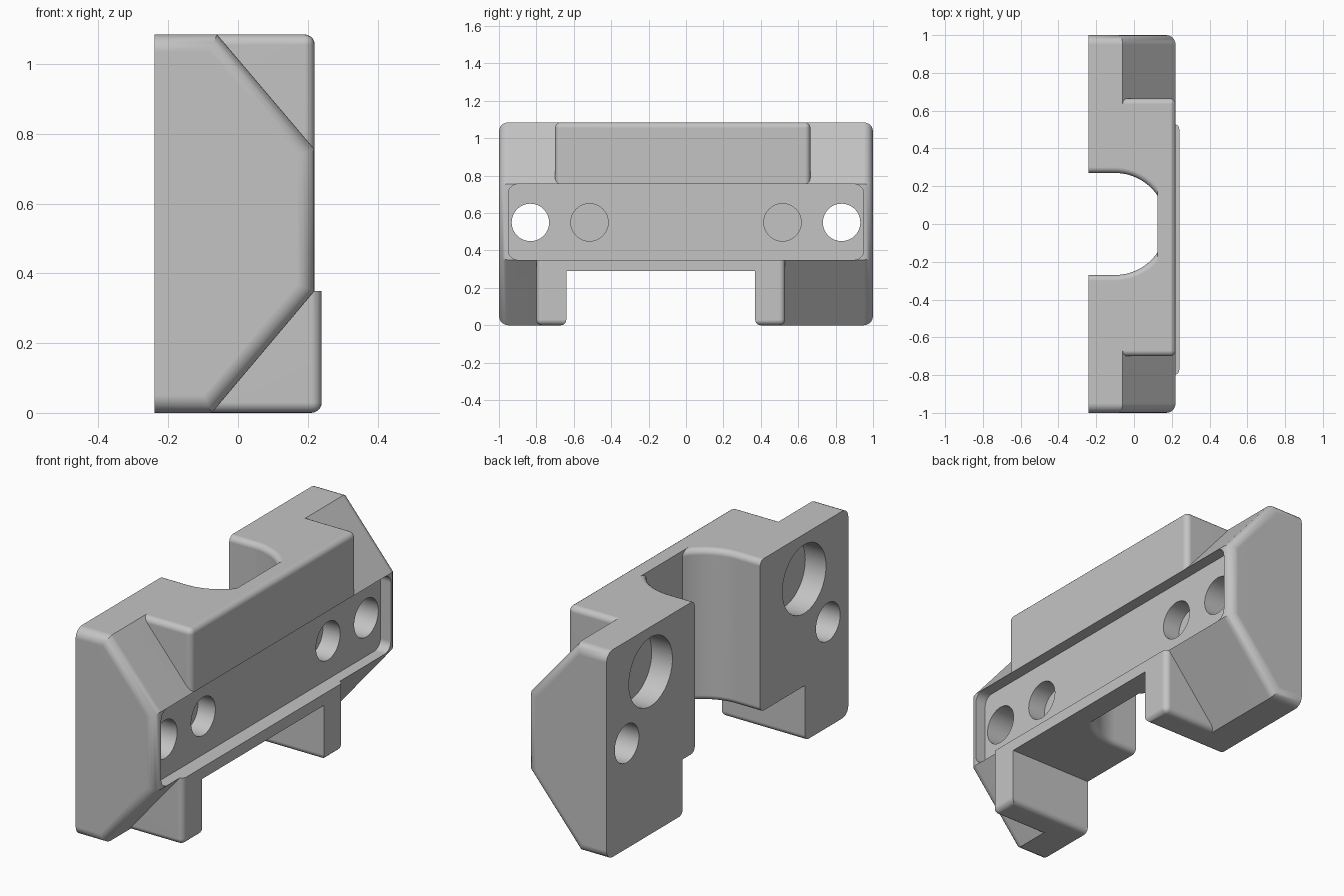
import bpy, bmesh
from math import acos, cos, sin, pi, radians
from mathutils import Vector

cube = bpy.data.objects.get("Cube")
if cube:
    bpy.data.objects.remove(cube, do_unlink=True)

BACK, FRONT, LIP, TOP = -0.24, 0.22, 0.24, 1.085

grey = bpy.data.materials.new("plain grey")
grey.use_nodes = True
grey.diffuse_color = (0.55, 0.55, 0.55, 1)
grey.node_tree.nodes["Principled BSDF"].inputs["Base Color"].default_value = grey.diffuse_color


def loft(name, rings, radius=0, rule=None):
    """Skin matching rings into a closed solid, rounding the edges picked by rule."""
    bm = bmesh.new()
    loops = [[bm.verts.new(p) for p in ring] for ring in rings]
    n = len(loops[0])
    bm.faces.new(loops[0])
    bm.faces.new(loops[-1])
    for a, b in zip(loops, loops[1:]):
        for i in range(n):
            j = (i + 1) % n
            bm.faces.new((a[i], a[j], b[j], b[i]))
    bmesh.ops.recalc_face_normals(bm, faces=bm.faces)
    if rule:
        picked = [e for e in bm.edges if rule(e.verts[0].co, e.verts[1].co)]
        bmesh.ops.bevel(bm, geom=picked, offset=radius, segments=5,
                        profile=0.5, affect='EDGES', clamp_overlap=True)
        bmesh.ops.recalc_face_normals(bm, faces=bm.faces)
    mesh = bpy.data.meshes.new(name)
    bm.to_mesh(mesh)
    bm.free()
    mesh.materials.append(grey)
    obj = bpy.data.objects.new(name, mesh)
    bpy.context.collection.objects.link(obj)
    return obj


def along_x(name, outline, x0, x1, radius=0, rule=None):
    return loft(name, [[(x, y, z) for y, z in outline] for x in (x0, x1)], radius, rule)


def box(name, lo, hi, radius=0, rule=None):
    outline = [(lo[1], lo[2]), (hi[1], lo[2]), (hi[1], hi[2]), (lo[1], hi[2])]
    return along_x(name, outline, lo[0], hi[0], radius, rule)


def drill(y, z, r, x0, x1):
    ring = [(y + r * cos(2 * pi * i / 48), z + r * sin(2 * pi * i / 48)) for i in range(48)]
    return along_x("drill", ring, x0, x1)


def combine(target, other, operation):
    mod = target.modifiers.new("combine", 'BOOLEAN')
    mod.operation, mod.solver, mod.object = operation, 'EXACT', other
    bpy.context.view_layer.objects.active = target
    bpy.ops.object.modifier_apply(modifier=mod.name)
    bpy.data.objects.remove(other, do_unlink=True)


def near(a, b, axis, value):
    return abs(a[axis] - value) < 1e-4 and abs(b[axis] - value) < 1e-4


# Long chamfered body with rounded ends
profile = [(BACK, 0), (-0.075, 0), (FRONT, 0.35), (FRONT, 0.755), (-0.06, TOP), (BACK, TOP)]
body = loft("bracket_body", [[(x, y, z) for x, z in profile] for y in (-1, 1)], 0.05,
            lambda a, b: abs(a.y - b.y) < 1e-4 and not near(a, b, 0, BACK))

# Square block filling the upper chamfer
upper = box("upper_block", (-0.12, -0.70, 0.755), (FRONT, 0.665, TOP), 0.03,
            lambda a, b: (near(a, b, 0, FRONT) and not near(a, b, 2, 0.755))
            or (near(a, b, 2, TOP) and not near(a, b, 0, -0.12)))
combine(body, upper, 'UNION')

# Lower bridge that becomes the two feet
lower = box("lower_bridge", (-0.2, -0.80, 0), (LIP, 0.53, 0.35), 0.03,
            lambda a, b: (near(a, b, 0, LIP) and not near(a, b, 2, 0.35))
            or (near(a, b, 2, 0) and not near(a, b, 0, -0.2)))
combine(body, lower, 'UNION')

# Gap between the feet, rounded where it meets the underside
r = 0.03
arc = [i * pi / 10 for i in range(6)]
right = [(-0.64 - r + r * cos(t), r - r * sin(t)) for t in arc]
left = [(0.37 + r - r * cos(t), r - r * sin(t)) for t in arc]
gap = ([(-0.64, 0.29)] + right + [(-0.64 - r, -0.1), (0.37 + r, -0.1)]
       + left[::-1] + [(0.37, 0.29)])
combine(body, along_x("gap_cutter", gap, -0.5, 0.5), 'DIFFERENCE')


# Round bay in the back, flared at its top and bottom rims
def bay_ring(z, flare):
    rad = 0.27 + flare
    start = acos(0.225 / rad)
    sweep = [start + (pi / 2 - start) * i / 14 for i in range(15)]
    half = [(-0.1 + rad * cos(t), rad * sin(t)) for t in sweep] + [(-0.4, rad)]
    return [(x, y, z) for x, y in half] + [(x, -y, z) for x, y in half[::-1]]


rim = [(r * sin(t), r * (1 - cos(t))) for t in arc]
levels = [(0.2, r)] + [(0.29 + r - h, f) for h, f in rim[::-1]]
levels += [(TOP - r + h, f) for h, f in rim] + [(1.2, r)]
combine(body, loft("bay_cutter", [bay_ring(z, f) for z, f in levels]), 'DIFFERENCE')

# Shallow channel along the front with rounded corners
channel = box("channel_cutter", (0.16, -0.95, 0.35), (0.32, 0.95, 0.755), 0.05,
              lambda a, b: abs(a.x - b.x) > 0.01)
combine(body, channel, 'DIFFERENCE')

# Through holes, blind front holes and wide back pockets
for side in (-1, 1):
    combine(body, drill(side * 0.832, 0.55, 0.10, -0.5, 0.5), 'DIFFERENCE')
    combine(body, drill(side * 0.516, 0.55, 0.10, 0.06, 0.4), 'DIFFERENCE')
    combine(body, drill(side * 0.635, 0.85, 0.18, -0.5, BACK + 0.12), 'DIFFERENCE')

# Smooth the rounded edges, keep the flats crisp
bpy.ops.object.select_all(action='DESELECT')
body.select_set(True)
bpy.context.view_layer.objects.active = body
bpy.ops.object.shade_smooth_by_angle(angle=radians(30))
weighted = body.modifiers.new("even_shading", 'WEIGHTED_NORMAL')
weighted.keep_sharp = True
